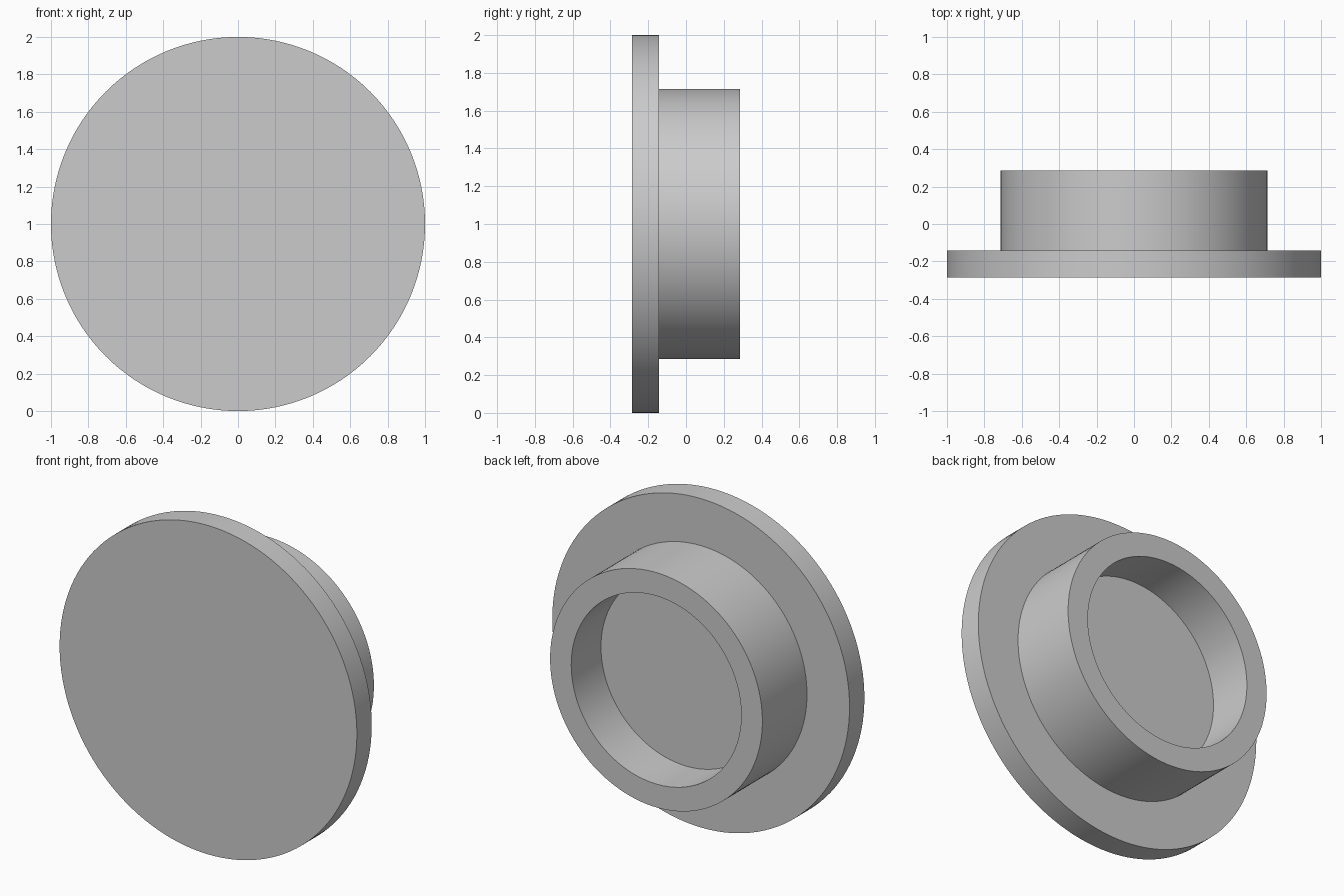
import bpy
import bmesh
import math

cube = bpy.data.objects.get("Cube")
if cube:
    bpy.data.objects.remove(cube, do_unlink=True)

SIDES = 128
FLANGE_R, COLLAR_R, BORE_R = 1.0, 0.714, 0.572
FRONT, FLANGE_BACK, FLOOR, BACK = -0.286, -0.143, 0.0, 0.286

# Plain grey finish
grey = bpy.data.materials.new("plain_grey")
grey.use_nodes = True
colour = (0.6, 0.6, 0.6, 1)
grey.diffuse_color = colour
grey.node_tree.nodes["Principled BSDF"].inputs["Base Color"].default_value = colour

# Stepped profile (radius, y): flange, collar, then down into the blind recess
profile = [(FLANGE_R, FRONT), (FLANGE_R, FLANGE_BACK), (COLLAR_R, FLANGE_BACK),
           (COLLAR_R, BACK), (BORE_R, BACK), (BORE_R, FLOOR)]


def ring(bm, radius, y):
    angles = [math.tau * i / SIDES for i in range(SIDES)]
    return [bm.verts.new((radius * math.cos(a), y, 1 + radius * math.sin(a)))
            for a in angles]


bm = bmesh.new()
rings = [ring(bm, r, y) for r, y in profile]
for a, b in zip(rings, rings[1:]):
    for i in range(SIDES):
        j = (i + 1) % SIDES
        bm.faces.new((a[i], a[j], b[j], b[i]))

# Front disc and recess floor
bm.faces.new(rings[0])
bm.faces.new(rings[-1])
bmesh.ops.recalc_face_normals(bm, faces=bm.faces)

mesh = bpy.data.meshes.new("flanged_cap")
bm.to_mesh(mesh)
bm.free()
mesh.materials.append(grey)
cap = bpy.data.objects.new("flanged_cap", mesh)
bpy.context.collection.objects.link(cap)

# Smooth round walls with crisp rims
bpy.ops.object.select_all(action="DESELECT")
cap.select_set(True)
bpy.context.view_layer.objects.active = cap
bpy.ops.object.shade_smooth_by_angle(angle=math.radians(30))
